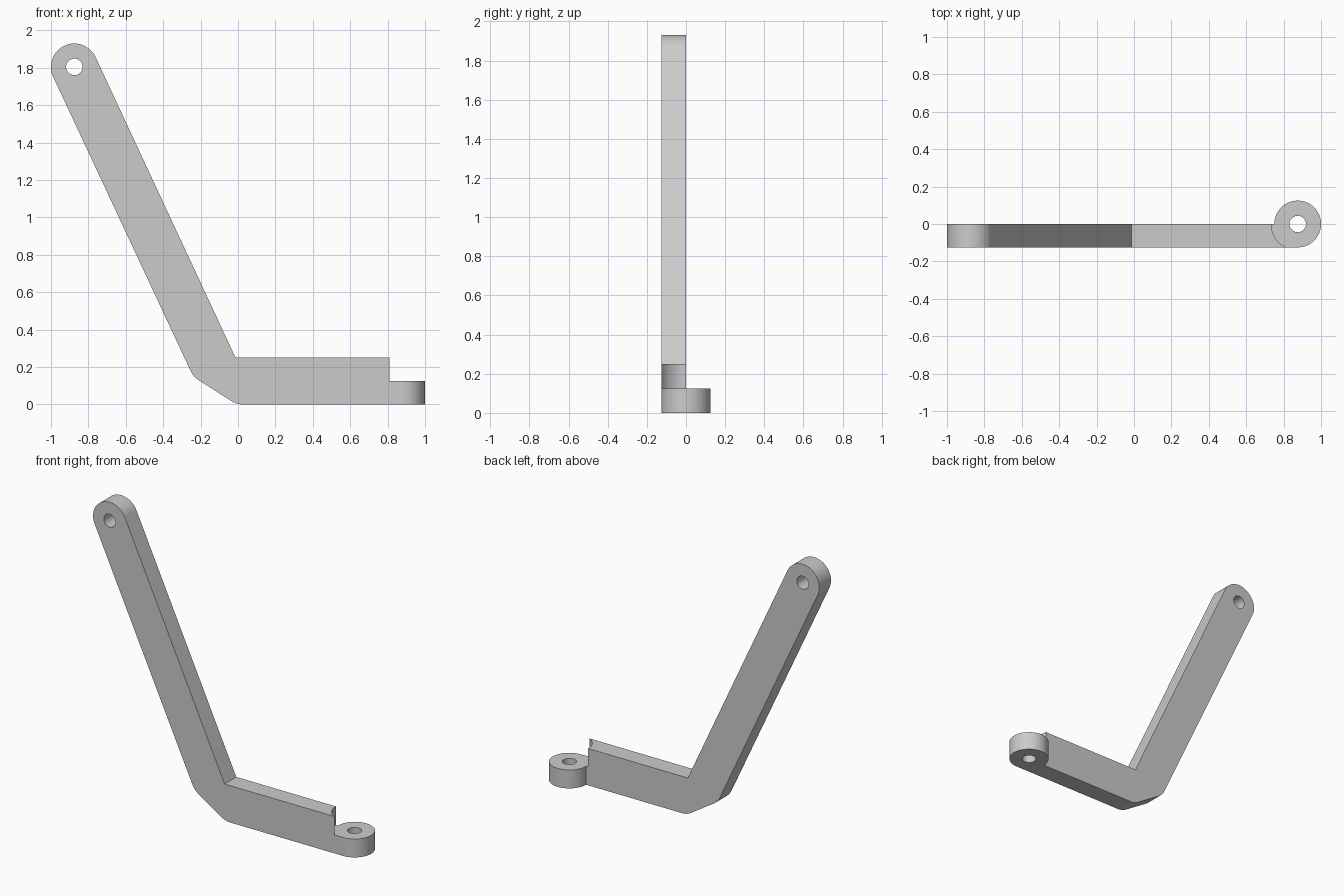
import bpy, bmesh
from math import radians, cos, sin
from mathutils import Matrix

cube = bpy.data.objects.get("Cube")
if cube:
    bpy.data.objects.remove(cube, do_unlink=True)

T = 0.125            # plate thickness, also the boss radius
HOLE = 0.044         # pin hole radius
ARM_END = (-0.875, 1.805)
BOSS_X = 0.875

grey = bpy.data.materials.new("light grey")
grey.use_nodes = True
grey.diffuse_color = (0.6, 0.6, 0.6, 1)
grey.node_tree.nodes["Principled BSDF"].inputs["Base Color"].default_value = (0.6, 0.6, 0.6, 1)


def to_object(name, bm):
    bmesh.ops.recalc_face_normals(bm, faces=bm.faces)
    mesh = bpy.data.meshes.new(name)
    bm.to_mesh(mesh)
    bm.free()
    mesh.materials.append(grey)
    obj = bpy.data.objects.new(name, mesh)
    bpy.context.collection.objects.link(obj)
    return obj


def cylinder(name, radius, depth, centre, along_y=False):
    bm = bmesh.new()
    turn = Matrix.Rotation(radians(90 if along_y else 0), 4, 'X')
    bmesh.ops.create_cone(bm, cap_ends=True, segments=64, radius1=radius, radius2=radius,
                          depth=depth, matrix=Matrix.Translation(centre) @ turn)
    return to_object(name, bm)


def arc(centre, start, end, steps):
    angles = [radians(start + (end - start) * i / steps) for i in range(steps + 1)]
    return [(centre[0] + T * cos(a), centre[1] + T * sin(a)) for a in angles]


# Bent lever outline: foot, round arm end, softened heel
outline = [(BOSS_X, 0), (BOSS_X, 2 * T), (-0.013, 2 * T)]
outline += arc(ARM_END, 25, 205, 32)
outline += arc((-0.141, 0.234), 205, 237.5, 8)
outline += arc((0.03, T), 237.5, 270, 8)

bm = bmesh.new()
face = bm.faces.new([bm.verts.new((x, -T, z)) for x, z in outline])
extruded = bmesh.ops.extrude_face_region(bm, geom=[face])
bmesh.ops.translate(bm, vec=(0, T, 0),
                    verts=[v for v in extruded["geom"] if isinstance(v, bmesh.types.BMVert)])
lever = to_object("bent_lever", bm)

# Clearance scoop, pivot boss and the two pin holes
steps = [
    ('DIFFERENCE', cylinder("boss_clearance", 0.141, 0.4, (BOSS_X, 0, T + 0.2))),
    ('UNION', cylinder("pivot_boss", T, T, (BOSS_X, 0, T / 2))),
    ('DIFFERENCE', cylinder("boss_hole", HOLE, 1, (BOSS_X, 0, 0))),
    ('DIFFERENCE', cylinder("arm_hole", HOLE, 1, (ARM_END[0], 0, ARM_END[1]), True)),
]
bpy.ops.object.select_all(action='DESELECT')
bpy.context.view_layer.objects.active = lever
lever.select_set(True)
for operation, helper in steps:
    helper.hide_render = True
    mod = lever.modifiers.new(helper.name, 'BOOLEAN')
    mod.operation = operation
    mod.solver = 'EXACT'
    mod.object = helper
    bpy.ops.object.modifier_apply(modifier=mod.name)
    bpy.data.objects.remove(helper, do_unlink=True)

bpy.ops.object.shade_smooth_by_angle(angle=radians(20))
